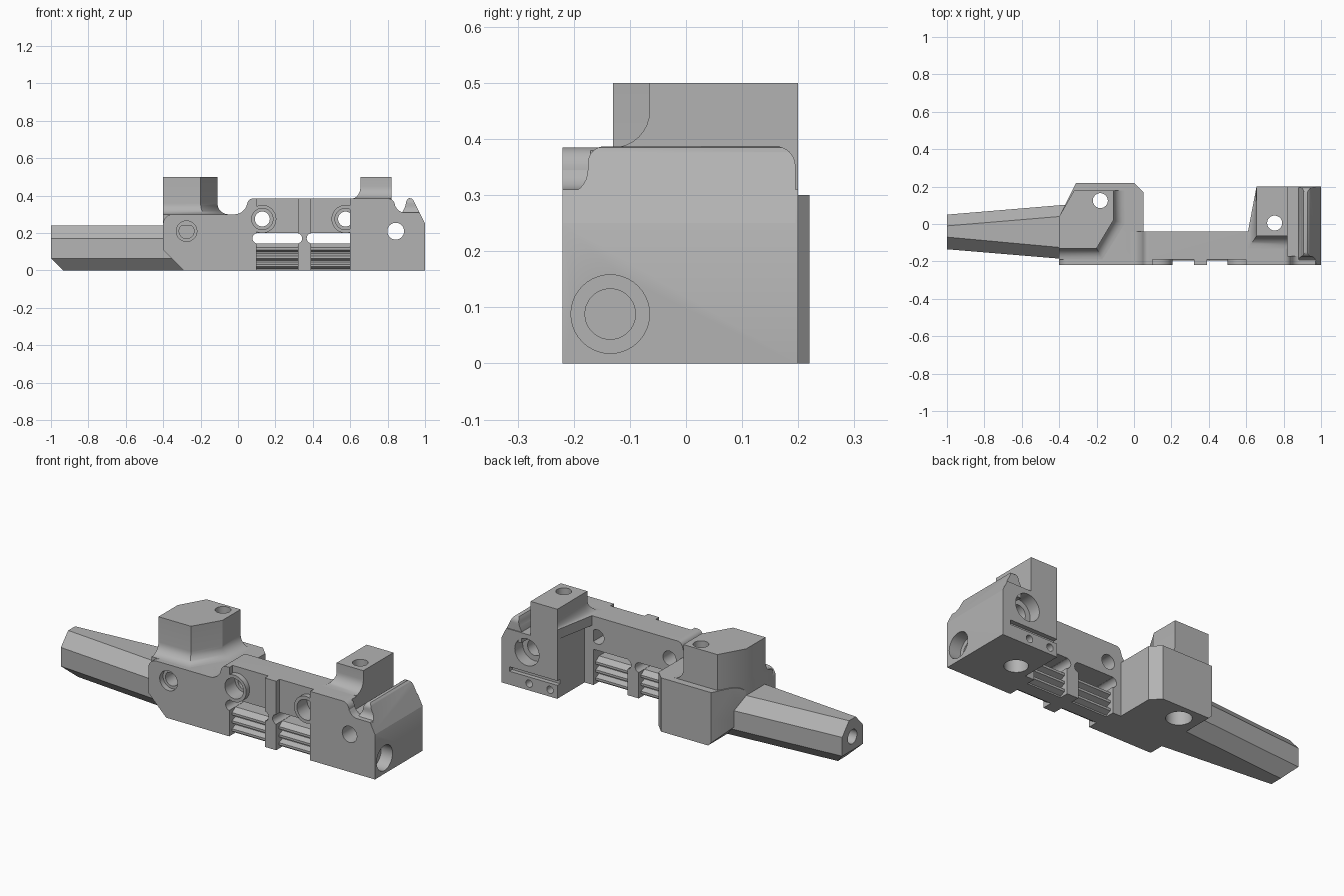
import bpy, bmesh, math
from mathutils import Vector

if "Cube" in bpy.data.objects:
    bpy.data.objects.remove(bpy.data.objects["Cube"])

grey = bpy.data.materials.new("matte_grey")
grey.use_nodes = True
grey.diffuse_color = (0.45, 0.45, 0.45, 1)
grey.node_tree.nodes["Principled BSDF"].inputs["Base Color"].default_value = (0.45, 0.45, 0.45, 1)


def loft(name, rings):
    """Closed solid through rings of 3D points."""
    bm = bmesh.new()
    rows = [[bm.verts.new(p) for p in ring] for ring in rings]
    n = len(rows[0])
    for a, b in zip(rows, rows[1:]):
        for i in range(n):
            j = (i + 1) % n
            bm.faces.new((a[i], a[j], b[j], b[i]))
    bm.faces.new(rows[0])
    bm.faces.new(rows[-1])
    bmesh.ops.recalc_face_normals(bm, faces=bm.faces)
    mesh = bpy.data.meshes.new(name)
    bm.to_mesh(mesh)
    bm.free()
    mesh.materials.append(grey)
    ob = bpy.data.objects.new(name, mesh)
    bpy.context.collection.objects.link(ob)
    return ob


def prism(name, pts, axis, a, b):
    """Extrude a 2D outline along an axis from a to b."""
    place = {"X": lambda p, t: (t, p[0], p[1]),
             "Y": lambda p, t: (p[0], t, p[1]),
             "Z": lambda p, t: (p[0], p[1], t)}[axis]
    return loft(name, [[place(p, t) for p in pts] for t in (a, b)])


def arc(cx, cy, r, start, end, n=8):
    angles = [math.radians(start + (end - start) * i / n) for i in range(n + 1)]
    return [(cx + r * math.cos(t), cy + r * math.sin(t)) for t in angles]


def rod(name, axis, u, v, r, a, b):
    return prism(name, arc(u, v, r, 0, 360, 40)[:-1], axis, a, b)


def rect(u0, v0, u1, v1):
    return [(u0, v0), (u1, v0), (u1, v1), (u0, v1)]


def boolean(ob, tool, kind="DIFFERENCE"):
    mod = ob.modifiers.new("boolean", "BOOLEAN")
    mod.operation, mod.solver, mod.object = kind, "EXACT", tool
    with bpy.context.temp_override(object=ob, active_object=ob):
        bpy.ops.object.modifier_apply(modifier=mod.name)


def shape(ob, tool, kind):
    boolean(ob, tool, kind)
    bpy.data.objects.remove(tool)


# tapered eight-sided handle with an undercut tip
def handle_ring(x):
    s = (x + 1) / 12
    yo0, yo1, yi0, yi1 = -0.135 - s, 0.05 + s, -0.07 - 1.1 * s, -0.01 + s
    return [(x, y, z) for y, z in ((yi0, 0), (yi1, 0), (yo1, .065), (yo1, .17),
                                   (yi1, .24), (yi0, .24), (yo0, .17), (yo0, .065))]


handle = loft("handle", [handle_ring(-1), handle_ring(-.25)])
shape(handle, prism("tip_cut", [(-1.1, -.035), (-1, .065), (-.91, -.025), (-.91, -.1), (-1.1, -.1)],
                    "Y", -.3, .3), "DIFFERENCE")
shape(handle, rod("tip_bore", "X", -.04, .14, .04, -1.1, -.7), "DIFFERENCE")

# left block: side profile trimmed by a plan outline
left_block = prism("left_block", [(-.29, 0), (.05, 0), (.05, .3)] + arc(-.35, .25, .05, 90, 180) + [(-.4, .11)],
                   "Y", -.22, .22)
plan = [(-.5, -.3), (.1, -.3), (.05, -.1), (.05, .17), (0, .22), (-.31, .22), (-.4, .04), (-.5, .04)]
shape(left_block, prism("plan", plan, "Z", -.1, .5), "INTERSECT")


# towers with a curved flare on chosen outline corners
def tower(name, outline, floor, r, bottom):
    heights = [(bottom, r)] + [(floor + r * (1 - math.cos(t)), r * (1 - math.sin(t)))
                               for t in [math.pi / 2 * i / 8 for i in range(9)]] + [(.5, 0)]
    return loft(name, [[(x + dx * off, y + dy * off, z) for x, y, dx, dy in outline]
                       for z, off in heights])


left_tower = tower("left_tower", [(-.4, -.13, 0, -1), (-.2, -.13, .5, -1), (-.11, .02, 1, -.3),
                                  (-.11, .18, 1, 0), (-.32, .18, 0, 0), (-.4, .04, 0, 0)], .3, .06, .24)
right_tower = tower("right_tower", [(.655, -.04, -.7, 0), (.655, .2, 0, 0), (.82, .2, 0, 0),
                                    (.82, -.065, 0, -1), (.655, -.065, -.7, -1)], .385, .065, .33)

# centre plate with a curved step at its left end
centre = prism("centre_plate", [(-.1, 0), (.64, 0), (.64, .385), (.08, .385)] + arc(.08, .355, .03, 100, 160, 4)
               + arc(-.02, .37, .07, -10, -90) + [(-.1, .3)], "Y", -.22, -.04)
spans = ((.1, .32), (.39, .6))
for a, b in spans:
    shape(centre, prism("window", rect(a, -.05, b, .2), "Y", -.3, .1), "DIFFERENCE")
    shape(centre, prism("panel", rect(a, .19, b, .5), "Y", -.3, -.19), "DIFFERENCE")
    slot = arc(b - .005, .172, .028, -90, 90) + arc(a + .005, .172, .028, 90, 270)
    shape(centre, prism("slot", slot, "Y", -.3, .1), "DIFFERENCE")

# grooved rails under the slots
front_edge, back_edge = [], []
for i in range(3):
    z = .045 * i
    for dz, d in ((0, .03), (.008, .03), (.02, 0), (.033, 0)):
        front_edge.append((-.195 + d, z + dz))
        back_edge.append((-.06 - d, z + dz))
front_edge.append((-.165, .144))
back_edge.append((-.09, .144))
rails = [prism("grooved_rail", front_edge + back_edge[::-1], "X", a - .005, b + .005) for a, b in spans]

# raised collars round the plate bolts
bolts = (.13, .575)
collars = [rod("bolt_collar", "Y", x, .275, .075, -.22, -.1) for x in bolts]

# right block
side = [(.6, 0), (1, 0), (1, .25), (.97, .31)] + arc(.89, .36, .05, 270, 205, 6) \
    + arc(.8, .345, .04, 0, 90) + [(.6, .385)]
right_block = prism("right_block", side, "Y", -.22, .2)
shape(right_block, prism("corner", rect(.5, -.04, .655, .3), "Z", -.1, .6), "DIFFERENCE")
shape(right_block, prism("valley", rect(.82, -.17, .9, .3), "Z", .31, .6), "DIFFERENCE")
shape(right_block, prism("ledge_groove", rect(.6, .075, .95, .1), "Y", .175, .3), "DIFFERENCE")

# upright lip at the right end, rounded at the front and back
lip = prism("end_lip", [(.88, .25), (.88, .315), (.893, .34), (.9, .37), (.907, .383), (.915, .387),
                        (.928, .385), (.938, .376), (1, .25)], "Y", -.22, .195)
lip_shape = arc(-.22, .345, .045, -90, 0) + arc(-.145, .357, .03, 180, 90) \
    + arc(.16, .352, .035, 90, 0) + [(.195, .2), (-.22, .2)]
shape(lip, prism("lip_shape", lip_shape, "X", .8, 1.1), "INTERSECT")

# bores: every solid they meet is cut
solids = [left_block, left_tower, right_tower, centre, right_block, lip] + collars
cutters = []
for x in bolts:
    cutters += [(centre, collars, rod("c", "Y", x, .275, .057, -.3, -.13)),
                (centre, collars, rod("c", "Y", x, .275, .04, -.3, .05))]
left, right = [left_block, left_tower], [right_block, right_tower]
cutters += [
    (left_block, [centre, handle], rod("c", "Y", -.275, .21, .055, -.3, -.19)),
    (left_block, [centre, handle], rod("c", "Y", -.275, .21, .04, -.3, -.1)),
    (right_block, [right_tower, lip], rod("c", "Y", .843, .21, .045, -.3, .3)),
    (right_block, [right_tower], rod("c", "Y", .843, .21, .075, .13, .3)),
    (left_block, [left_tower, handle], rod("c", "Z", -.18, .125, .04, -.1, .6)),
    (left_block, [left_tower, handle], rod("c", "Z", -.18, .125, .065, -.1, .1)),
    (right_block, [right_tower], rod("c", "Z", .752, .005, .04, -.1, .6)),
    (right_block, [right_tower], rod("c", "Z", .752, .005, .06, -.1, .1)),
    (right_block, [lip], rod("c", "X", -.135, .088, .07, .93, 1.1)),
    (right_block, [lip], rod("c", "X", -.135, .088, .045, .8, 1.1)),
    (right_block, [], rod("c", "Y", .7, .038, .02, .12, .3)),
    (right_block, [], rod("c", "Y", .83, .038, .02, .12, .3)),
]
for first, others, tool in cutters:
    for ob in [first] + others:
        boolean(ob, tool)
    bpy.data.objects.remove(tool)

# smooth the curved faces, keep the machined edges sharp
bpy.ops.object.select_all(action="DESELECT")
for ob in solids + rails + [handle]:
    ob.select_set(True)
    bpy.context.view_layer.objects.active = ob
bpy.ops.object.shade_smooth_by_angle(angle=math.radians(30))
